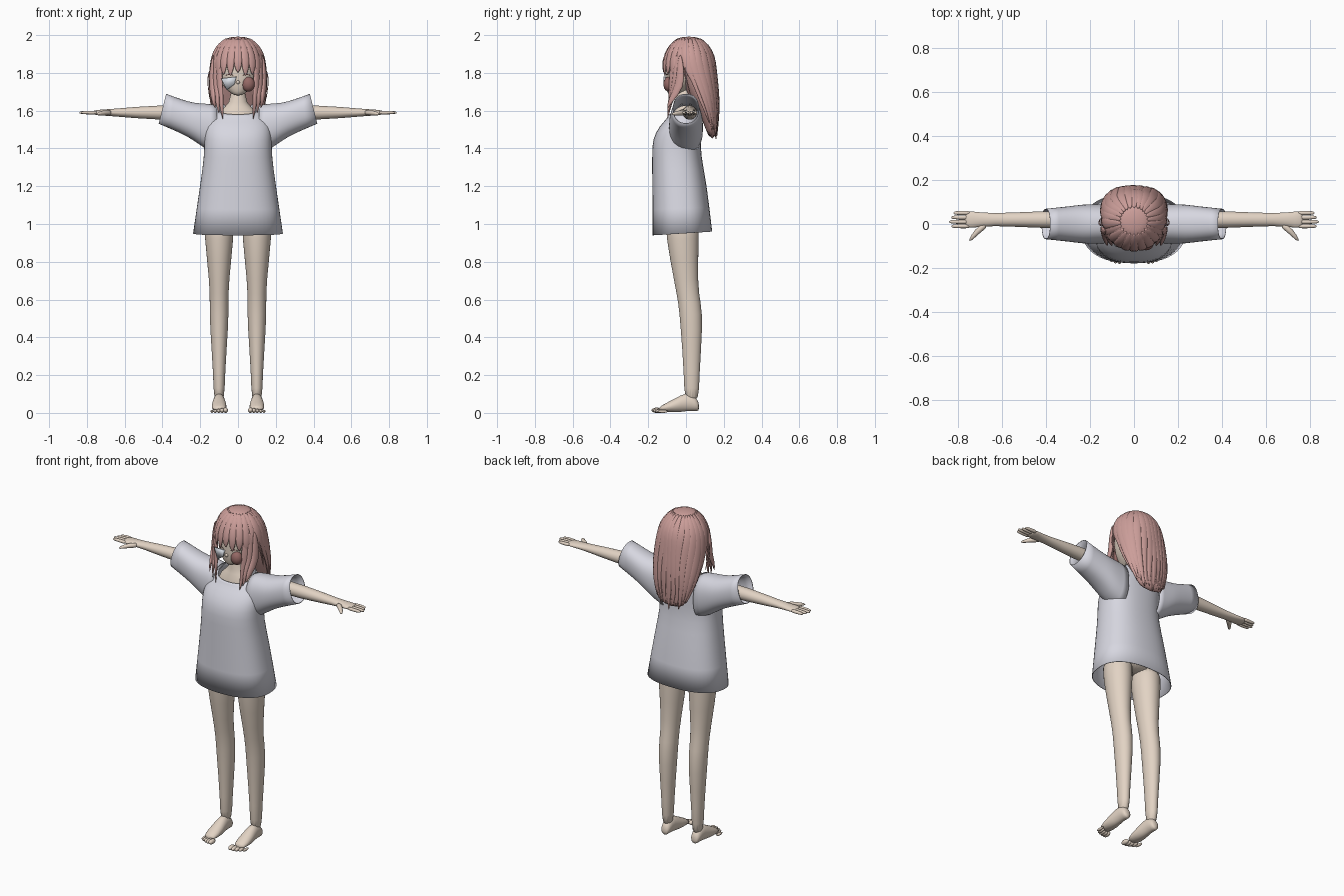
import bpy, bmesh, math
from mathutils import Vector

cube = bpy.data.objects.get("Cube")
if cube:
    bpy.data.objects.remove(cube, do_unlink=True)


def material(name, *color):
    mat = bpy.data.materials.new(name)
    mat.use_nodes = True
    mat.diffuse_color = (*color, 1)
    bsdf = mat.node_tree.nodes["Principled BSDF"]
    bsdf.inputs["Base Color"].default_value = (*color, 1)
    bsdf.inputs["Roughness"].default_value = .8
    return mat


SKIN = material("skin", .76, .65, .55)
CLOTH = material("pale grey cloth", .68, .68, .75)
HAIR = material("dusty pink hair", .6, .34, .32)
DARK = material("dark rose", .3, .14, .13)
WHITE = material("cool white", .72, .76, .82)


def finish(name, bm, mat, mirror=False, subdivide=True, thickness=0):
    """Turn a bmesh into a smooth object with optional modifiers."""
    bmesh.ops.recalc_face_normals(bm, faces=bm.faces)
    mesh = bpy.data.meshes.new(name)
    bm.to_mesh(mesh)
    bm.free()
    mesh.materials.append(mat)
    for poly in mesh.polygons:
        poly.use_smooth = True
    obj = bpy.data.objects.new(name, mesh)
    bpy.context.collection.objects.link(obj)
    if mirror:
        modifier = obj.modifiers.new("mirror", "MIRROR")
        modifier.use_mirror_merge = False
    if subdivide:
        modifier = obj.modifiers.new("smooth", "SUBSURF")
        modifier.levels = modifier.render_levels = 1
    if thickness:
        obj.modifiers.new("thickness", "SOLIDIFY").thickness = thickness


def bridge(bm, rings, caps=True):
    """Join successive rings of points with quads."""
    loops = [[bm.verts.new(point) for point in ring] for ring in rings]
    for lower, upper in zip(loops, loops[1:]):
        for i, vert in enumerate(lower):
            bm.faces.new((lower[i - 1], vert, upper[i], upper[i - 1]))
    if caps:
        bm.faces.new(loops[0])
        bm.faces.new(loops[-1])


def loft(name, axis, rows, mat, origin=(0, 0, 0), caps=True, power=2, sides=24, **options):
    """Rows hold position, two radii, then optional centre shift and slant."""
    order = {"x": (2, 0, 1), "y": (0, 2, 1), "z": (0, 1, 2)}[axis]
    rings = []
    for position, width, depth, *extra in rows:
        shift, slant = (extra + [0, 0])[:2]
        ring = []
        for i in range(sides):
            angle = math.tau * i / sides
            c, s = (math.copysign(abs(f) ** (2 / power), f)
                    for f in (math.cos(angle), math.sin(angle)))
            local = (width * c, shift + depth * s, position + slant * s)
            ring.append(Vector(origin) + Vector([local[k] for k in order]))
        rings.append(ring)
    bm = bmesh.new()
    bridge(bm, rings, caps)
    finish(name, bm, mat, **options)


def lock_taper(t):
    return math.sin(math.pi * (.08 + .9 * t))


def finger_taper(t):
    return 1 - .6 * t ** 3


def strand(bm, path, width, flat=.4, taper=lock_taper):
    """Tapered lock whose flat side faces away from the head axis."""
    path = [Vector(point) for point in path]
    last = len(path) - 1
    rings = []
    for i, point in enumerate(path):
        tangent = (path[min(i + 1, last)] - path[max(i - 1, 0)]).normalized()
        side = tangent.cross(Vector((point.x, point.y - .02, .01))).normalized()
        out = side.cross(tangent)
        radius = width * taper(i / last)
        angles = [math.tau * k / 8 for k in range(8)]
        rings.append([point + radius * (side * math.cos(a) + out * flat * math.sin(a))
                      for a in angles])
    bridge(bm, rings)


def blob(bm, center, size):
    verts = bmesh.ops.create_uvsphere(bm, u_segments=14, v_segments=9, radius=1)["verts"]
    bmesh.ops.scale(bm, vec=size, verts=verts)
    bmesh.ops.translate(bm, vec=center, verts=verts)


# Torso, neck and head
loft("torso", "z", [(1, .1, .07), (1.1, .16, .09), (1.25, .12, .07), (1.5, .14, .08),
                    (1.61, .1, .06), (1.63, .04, .04), (1.74, .04, .04)],
     SKIN, origin=(0, -.01, 0))
loft("head", "z", [(1.68, .02, .02, -.07), (1.7, .05, .05, -.05), (1.74, .09, .08, -.03),
                   (1.8, .11, .11), (1.88, .11, .11), (1.95, .07, .07)], SKIN)
bm = bmesh.new()
blob(bm, (0, -.11, 1.75), (.01, .01, .01))
finish("nose", bm, SKIN, subdivide=False)

# Legs and feet
loft("leg", "z", [(1.06, .08, .09, -.02), (.95, .08, .09, -.02), (.68, .05, .06),
                  (.58, .05, .06, .02), (.47, .05, .06, .03), (.2, .03, .04, .03),
                  (.05, .03, .04, .03)],
     SKIN, origin=(.1, 0, 0), mirror=True)
loft("foot", "y", [(.07, .02, .02, .03), (.05, .03, .04, .05), (0, .03, .05, .06),
                   (-.05, .04, .04, .04), (-.15, .04, .01, .02)],
     SKIN, origin=(.1, 0, 0), mirror=True)
bm = bmesh.new()
for i in range(5):
    radius = .014 - .0015 * i
    blob(bm, (.066 + .018 * i, -.155 + .002 * i * i, radius), (radius, .027, radius))
finish("toes", bm, SKIN, mirror=True, subdivide=False)

# Arms and hands
loft("arm", "x", [(.14, .04, .04), (.44, .04, .04), (.65, .025, .02), (.74, .04, .015),
                  (.77, .035, .01)],
     SKIN, origin=(0, .02, 1.59), mirror=True)
bm = bmesh.new()
for i in range(4):
    base = Vector((.74, .05 - .02 * i, 1.59))
    length = .1 - .01 * abs(i - 2)
    strand(bm, [base + Vector((length * t, 0, 0)) for t in (0, .5, .9, 1)],
           .011, flat=1, taper=finger_taper)
strand(bm, [(.67, 0, 1.59), (.71, -.03, 1.59), (.75, -.08, 1.58)],
       .017, flat=1, taper=finger_taper)
finish("fingers", bm, SKIN, mirror=True)

# Oversized shirt, open at hem, neck and cuffs
loft("shirt_body", "z", [(.95, .24, .16, -.02, .01), (1.22, .2, .145, -.035), (1.36, .18, .13, -.05),
                         (1.45, .18, .13, -.05), (1.52, .18, .11, -.03),
                         (1.57, .15, .09, -.01, .01), (1.61, .11, .08, -.01, .03)],
     CLOTH, caps=False, power=2.4, thickness=.004)
loft("shirt_sleeve", "x", [(.11, .09, .13, 1.5), (.18, .09, .12, 1.52), (.23, .09, .1, 1.54),
                           (.3, .08, .09, 1.57), (.4, .07, .08, 1.61, -.02)],
     CLOTH, caps=False, power=2.3, mirror=True, thickness=.004)

# Hair mass: hanging part, then a dome; the locks follow the same profile
PROFILE = [(1.45, .08, .02, .14), (1.55, .12, .04, .13), (1.65, .14, .07, .1),
           (1.74, .14, .09, .07), (1.82, .14, .1, .05)]
for k in range(5):
    lift, spread = math.sin(math.pi * k / 10), math.cos(math.pi * k / 10)
    PROFILE.append((1.85 + .15 * lift, .138 * spread, .135 * spread, .015))
loft("hair_mass", "z", PROFILE, HAIR)


def scalp(angle, z):
    """Point on the hair profile; angle zero is the back."""
    level = min(max(z, PROFILE[0][0]), PROFILE[-1][0])
    for low, high in zip(PROFILE, PROFILE[1:]):
        if low[0] <= level <= high[0]:
            t = (level - low[0]) / (high[0] - low[0])
            width, depth, shift = (a + (b - a) * t for a, b in zip(low[1:], high[1:]))
            break
    return Vector((width * math.sin(angle), shift + depth * math.cos(angle), z))


# Long locks down the back and sides
bm = bmesh.new()
for i in range(-7, 8):
    angle = math.radians(14 * i)
    end = 1.43 + .025 * (i * i % 3) + .0015 * i * i
    path = []
    for k in range(8):
        height = 1.985 + (end - 1.985) * (k / 7) ** 1.4
        path.append(scalp(angle + .05 * math.sin(k + i), height))
    strand(bm, path, .034)
finish("back_locks", bm, HAIR)

# Fringe
bm = bmesh.new()
for i in range(-4, 5):
    angle = math.pi + math.radians(17 * i)
    path = [scalp(angle, z) for z in (1.985, 1.94, 1.86)]
    drop = .06 + .006 * abs(i) + .012 * (i % 2)
    path += [path[-1] - Vector((0, 0, drop * t)) for t in (.6, 1)]
    strand(bm, path, .026)
finish("fringe", bm, HAIR)

# Locks framing the face and resting on the chest, with loose wisps
bm = bmesh.new()
for i in range(3):
    x, y = .09 + .02 * i, -.07 + .02 * i
    strand(bm, [(x, y, 1.9), (x + .01, y, 1.82), (x + .01, y, 1.73),
                (x, -.08, 1.66), (x - .01, -.1, 1.55 + .03 * i)], .028, flat=.5)
for reach in (.15, .16):
    strand(bm, [(.12, 0, 1.87), (reach, -.01, 1.8), (reach, .01, 1.74), (.15, .03, 1.66)],
           .005, flat=.8)
finish("side_locks", bm, HAIR, mirror=True)

# Eyelashes and cheek patches
bm = bmesh.new()
strand(bm, [(.02, -.11, 1.785), (.045, -.105, 1.795), (.07, -.09, 1.785)], .004, flat=.8)
finish("eyelash", bm, DARK, mirror=True)
bm = bmesh.new()
blob(bm, (.055, -.09, 1.74), (.035, .03, .04))
finish("left_cheek_patch", bm, DARK, subdivide=False)
bm = bmesh.new()
corners = [(-.09, -.1, 1.77), (-.01, -.12, 1.78), (-.02, -.12, 1.74), (-.06, -.11, 1.71)]
bm.faces.new([bm.verts.new(corner) for corner in corners])
finish("right_cheek_patch", bm, WHITE, subdivide=False, thickness=.008)
